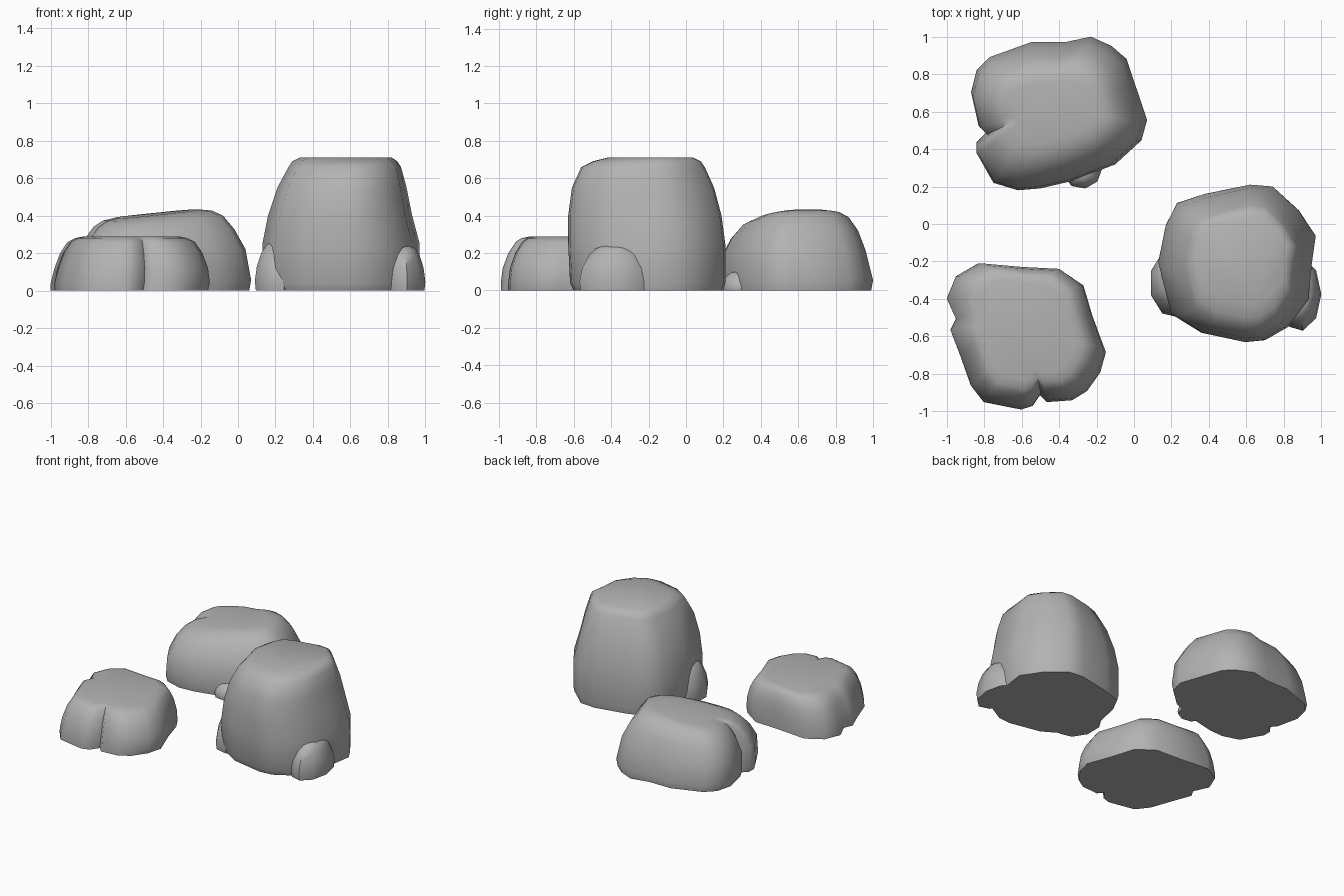
import bpy
import bmesh
import math

default_cube = bpy.data.objects.get("Cube")
if default_cube:
    bpy.data.objects.remove(default_cube, do_unlink=True)

# One plain grey stone for everything
stone = bpy.data.materials.new("grey_stone")
stone.use_nodes = True
stone_colour = (0.45, 0.45, 0.45, 1)
stone.diffuse_color = stone_colour
stone.node_tree.nodes["Principled BSDF"].inputs["Base Color"].default_value = stone_colour


def loft_rock(name, outline, rings, tilt=(0, 0)):
    """Stack copies of an outline, each fitted to a ring (z, x0, x1, y0, y1)."""
    xs = [p[0] for p in outline]
    ys = [p[1] for p in outline]
    left, width = min(xs), max(xs) - min(xs)
    front, depth = min(ys), max(ys) - min(ys)
    top = rings[-1][0]

    bm = bmesh.new()
    layers = []
    for z, x0, x1, y0, y1 in rings:
        layer = []
        for px, py in outline:
            u = (px - left) / width
            v = (py - front) / depth
            x = x0 + u * (x1 - x0)
            y = y0 + v * (y1 - y0)
            lean = tilt[0] * (x - (x0 + x1) / 2) + tilt[1] * (y - (y0 + y1) / 2)
            layer.append(bm.verts.new((x, y, z + lean * z / top)))
        layers.append(layer)

    count = len(outline)
    for lower, upper in zip(layers, layers[1:]):
        for i in range(count):
            j = (i + 1) % count
            bm.faces.new((lower[i], lower[j], upper[j], upper[i]))
    bm.faces.new(layers[0])
    bm.faces.new(layers[-1])
    bmesh.ops.recalc_face_normals(bm, faces=bm.faces)

    mesh = bpy.data.meshes.new(name)
    bm.to_mesh(mesh)
    bm.free()
    mesh.materials.append(stone)
    rock = bpy.data.objects.new(name, mesh)
    bpy.context.collection.objects.link(rock)

    # Smooth flanks, crisp ground edge
    bpy.ops.object.select_all(action="DESELECT")
    rock.select_set(True)
    bpy.context.view_layer.objects.active = rock
    bpy.ops.object.shade_smooth_by_angle(angle=math.radians(50))
    return rock


def small_boulder(name, x0, x1, y0, y1, height, sides=9):
    """A little rounded stone leaning against a larger one."""
    outline = []
    for i in range(sides):
        angle = math.tau * i / sides
        outline.append((math.cos(angle), math.sin(angle)))
    rings = []
    for level, inset in ((0, .02), (.2, 0), (.5, .04), (.78, .13), (.94, .23), (1, .34)):
        dx = inset * (x1 - x0)
        dy = inset * (y1 - y0)
        rings.append((level * height, x0 + dx, x1 - dx, y0 + dy, y1 - dy))
    return loft_rock(name, outline, rings)


# Tall rock on the left side of the group
tall_outline = [
    (.2, -.48), (.36, -.58), (.6, -.63), (.7, -.62), (.82, -.55),
    (.93, -.4), (.95, -.2), (.97, -.06), (.88, .08), (.74, .21),
    (.62, .22), (.38, .17), (.23, .12), (.17, 0), (.13, -.2),
]
tall_rings = [
    (0, .14, .96, -.6, .2),
    (.04, .13, .97, -.62, .21),
    (.25, .13, .97, -.63, .21),
    (.4, .16, .93, -.63, .19),
    (.55, .21, .9, -.61, .15),
    (.66, .27, .87, -.56, .1),
    (.69, .29, .85, -.5, .08),
    (.71, .33, .82, -.42, .04),
]
loft_rock("tall_rock", tall_outline, tall_rings)
small_boulder("tall_rock_right_boulder", .09, .36, -.5, -.13, .26)
small_boulder("tall_rock_left_boulder", .77, 1, -.57, -.18, .24)

# Wide rock at the back with a sloping top
back_outline = [
    (-.87, .7), (-.84, .82), (-.77, .89), (-.55, .97), (-.37, .97),
    (-.23, 1), (-.12, .95), (-.04, .88), (0, .76), (.07, .55),
    (.04, .44), (-.1, .31), (-.33, .22), (-.5, .18), (-.62, .17),
    (-.75, .21), (-.84, .37), (-.84, .43), (-.79, .48), (-.83, .52),
]
back_rings = [
    (0, -.86, .06, .19, .99),
    (.05, -.87, .07, .18, 1),
    (.2, -.86, .04, .19, .96),
    (.3, -.82, -.02, .24, .92),
    (.37, -.77, -.08, .3, .87),
    (.4, -.72, -.14, .37, .82),
    (.41, -.66, -.2, .43, .77),
]
loft_rock("back_rock", back_outline, back_rings, tilt=(.1, .04))
small_boulder("back_rock_boulder", -.38, -.17, .19, .4, .1)

# Low rock at the front with notched sides
front_outline = [
    (-1, -.4), (-.95, -.28), (-.83, -.21), (-.6, -.23), (-.4, -.24),
    (-.27, -.33), (-.22, -.5), (-.15, -.69), (-.18, -.8), (-.25, -.9),
    (-.33, -.95), (-.46, -.96), (-.5, -.92), (-.54, -.98), (-.6, -1),
    (-.8, -.96), (-.87, -.87), (-.93, -.7), (-.98, -.57), (-.95, -.51),
]
front_rings = [
    (0, -1, -.16, -.99, -.21),
    (.04, -1, -.15, -.99, -.21),
    (.12, -.98, -.16, -.98, -.21),
    (.2, -.95, -.19, -.95, -.22),
    (.26, -.91, -.23, -.91, -.24),
    (.28, -.87, -.27, -.88, -.26),
    (.29, -.82, -.32, -.83, -.3),
]
loft_rock("front_rock", front_outline, front_rings)
